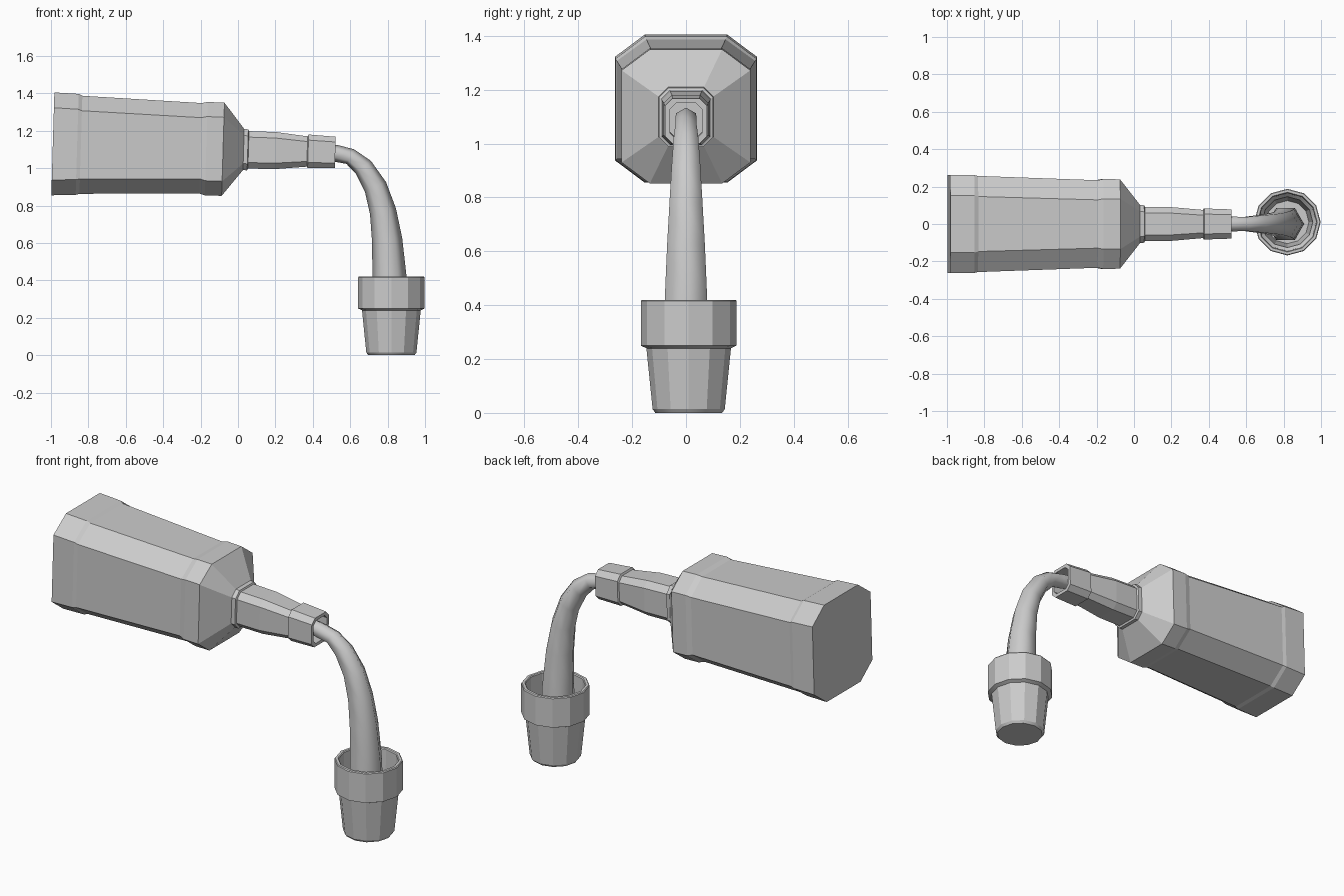
import bpy, bmesh, math
from mathutils import Vector

if "Cube" in bpy.data.objects:
    bpy.data.objects.remove(bpy.data.objects["Cube"])

def skin(name, rings, smooth=None):
    """Bridge consecutive rings of points and cap both ends."""
    bm = bmesh.new()
    rows = [[bm.verts.new(p) for p in r] for r in rings]
    n = len(rows[0])
    for a, b in zip(rows, rows[1:]):
        for i in range(n):
            j = (i + 1) % n
            bm.faces.new((a[i], a[j], b[j], b[i]))
    bm.faces.new(rows[0])
    bm.faces.new(rows[-1])
    bmesh.ops.recalc_face_normals(bm, faces=bm.faces)
    me = bpy.data.meshes.new(name)
    bm.to_mesh(me)
    bm.free()
    ob = bpy.data.objects.new(name, me)
    bpy.context.collection.objects.link(ob)
    if smooth:
        bpy.context.view_layer.objects.active = ob
        ob.select_set(True)
        bpy.ops.object.shade_smooth_by_angle(angle=math.radians(smooth))
        ob.select_set(False)
    return ob

def octagon(x, w, z0, z1, cy, cz):
    """Chamfered rectangle across the bottle axis, leaning with its slight tilt."""
    mid = (z0 + z1) / 2
    pts = [(w, z0 + cz), (w, z1 - cz), (w - cy, z1), (cy - w, z1),
           (-w, z1 - cz), (-w, z0 + cz), (cy - w, z0), (w - cy, z0)]
    return [(x + (z - mid) * 0.03, y, z) for y, z in pts]

# Bottle: x, half width, bottom z, top z, chamfer y, chamfer z
bottle = [
    (-0.99, .263, .855, 1.405, .11, .082), (-0.86, .262, .857, 1.397, .11, .082),
    (-0.84, .257, .863, 1.387, .11, .08), (-0.20, .234, .865, 1.348, .105, .078),
    (-0.17, .240, .855, 1.354, .105, .078), (-0.08, .239, .852, 1.350, .105, .078),
    (0.03, .102, .990, 1.210, .035, .035), (0.052, .100, .988, 1.207, .035, .035),
    (0.056, .091, .998, 1.198, .032, .032), (0.20, .090, .995, 1.193, .032, .032),
    (0.37, .075, 1.008, 1.170, .028, .028), (0.375, .083, 1.000, 1.180, .03, .03),
    (0.52, .078, 1.000, 1.168, .028, .028), (0.52, .060, 1.018, 1.150, .022, .022),
    (0.37, .060, 1.022, 1.156, .022, .022), (0.06, .072, 1.018, 1.178, .025, .025),
]
skin("bottle", [octagon(*r) for r in bottle])

# Poured stream: x, z, radius; six-sided sweep in the xz plane
stream = [(.38, 1.095, .034), (.46, 1.092, .042), (.53, 1.078, .045), (.60, 1.062, .044),
          (.67, 1.005, .053), (.735, .90, .062), (.775, .77, .071), (.797, .62, .081),
          (.81, .42, .091), (.81, .22, .098), (.81, .05, .10)]
rings = []
for i, (x, z, r) in enumerate(stream):
    a, b = stream[max(i - 1, 0)], stream[min(i + 1, len(stream) - 1)]
    t = Vector((b[0] - a[0], 0, b[1] - a[1])).normalized()
    out = Vector((-t.z, 0, t.x))
    rings.append([Vector((x, 0, z)) + r * (math.cos(k * math.pi / 3) * out
                  + math.sin(k * math.pi / 3) * Vector((0, 1, 0))) for k in range(6)])
skin("poured_stream", rings, 65)

# Cup: radius, z; twelve sides, outside up to the rim then down inside
cup = [(.125, .002), (.134, .014), (.157, .24), (.178, .25), (.178, .415), (.174, .42),
       (.160, .42), (.156, .415), (.154, .26), (.136, .24), (.115, .03)]
cup = [(.124, 0)] + cup[1:]
skin("cup", [[(.82 + r * math.cos(k * math.pi / 6), .01 + r * math.sin(k * math.pi / 6), z)
              for k in range(12)] for r, z in cup], 28)
